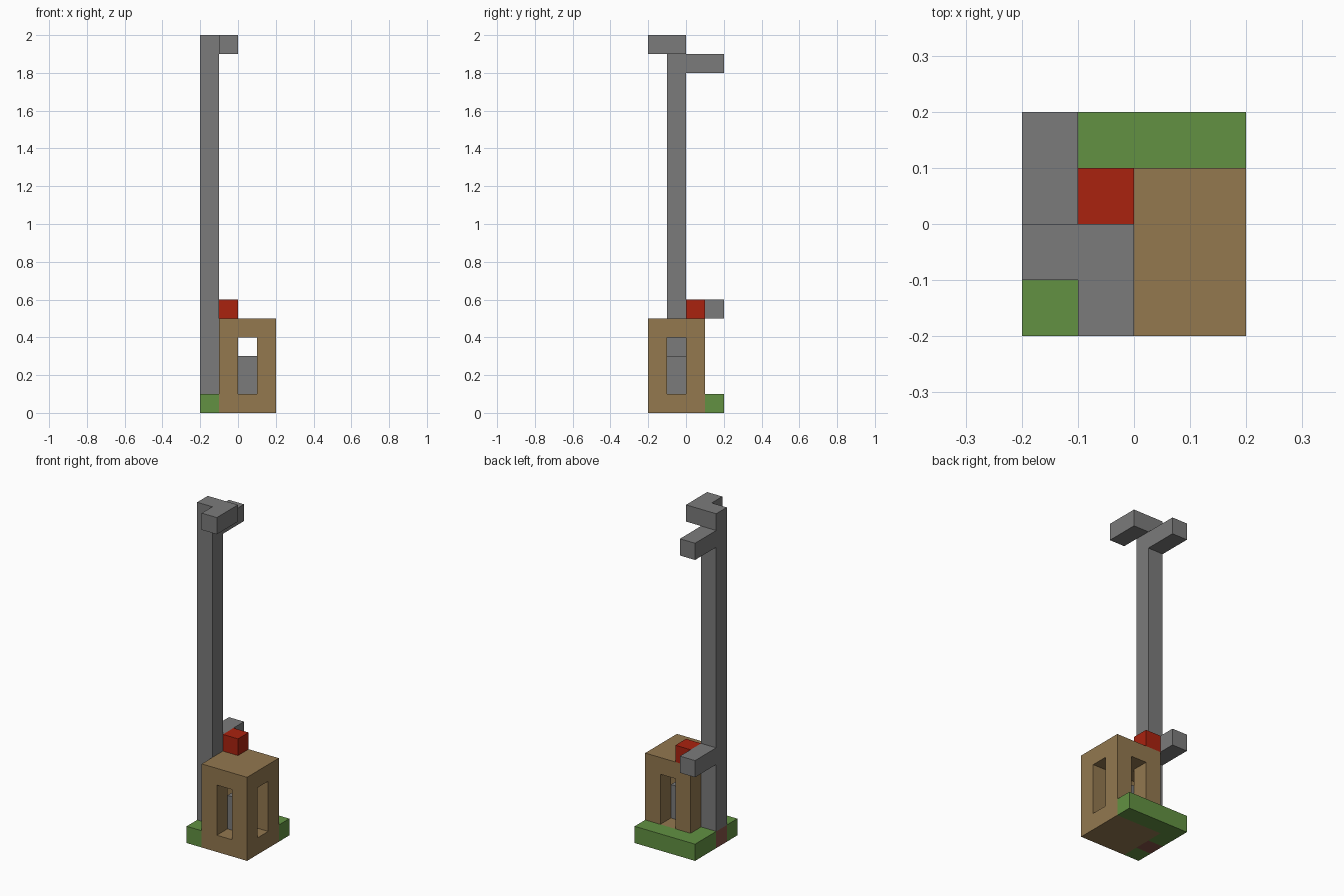
import bpy
import bmesh
from mathutils import Vector

if "Cube" in bpy.data.objects:
    bpy.data.objects.remove(bpy.data.objects["Cube"], do_unlink=True)

CELL = 0.1
ORIGIN = Vector((-0.2, -0.2, 0))


def make_material(name, rgb):
    linear = [((c / 255 + 0.055) / 1.055) ** 2.4 for c in rgb] + [1]
    mat = bpy.data.materials.new(name)
    mat.use_nodes = True
    mat.diffuse_color = linear
    mat.node_tree.nodes["Principled BSDF"].inputs["Base Color"].default_value = linear
    return mat


def block(xs, ys, zs):
    """Cells of a box, each range given as (first, last)."""
    return {(x, y, z)
            for x in range(xs[0], xs[1] + 1)
            for y in range(ys[0], ys[1] + 1)
            for z in range(zs[0], zs[1] + 1)}


grey = make_material("stone grey", (123, 123, 123))
brown = make_material("wood brown", (147, 120, 79))
green = make_material("grass green", (98, 145, 66))
red = make_material("red", (170, 34, 15))
earth = make_material("earth brown", (134, 84, 72))

# Hut with crossing window openings through all four walls
hut = block((1, 3), (0, 2), (0, 4))
hut -= block((1, 3), (1, 1), (1, 3)) | block((2, 2), (0, 2), (1, 3))

# Ground strips wrap around two sides of the hut
footing = block((0, 0), (1, 1), (0, 0))
ground = (block((0, 0), (0, 3), (0, 0)) | block((0, 3), (3, 3), (0, 0))) - footing

parts = {
    "hut": (hut, brown),
    "ground": (ground, green),
    "pole_footing": (footing, earth),
    "inner_pillar": (block((2, 2), (1, 1), (1, 2)), grey),
    "pole": (block((0, 0), (1, 1), (1, 19)), grey),
    "lower_arm": (block((0, 0), (2, 3), (5, 5)), grey),
    "upper_arm": (block((0, 0), (2, 3), (18, 18)), grey),
    "top_hook": (block((1, 1), (0, 1), (19, 19)), grey),
    "roof_block": (block((1, 1), (2, 2), (5, 5)), red),
}
filled = set().union(*(cells for cells, _ in parts.values()))


def build(name, cells, mat):
    """Make the exposed outer faces of a set of cells."""
    bm = bmesh.new()
    for cell in sorted(cells):
        for axis in range(3):
            for side in (-1, 1):
                step = Vector((0, 0, 0))
                step[axis] = side
                if tuple(int(c) for c in Vector(cell) + step) in filled:
                    continue
                u, v = Vector((0, 0, 0)), Vector((0, 0, 0))
                u[(axis + 1) % 3] = 0.5
                v[(axis + 2) % 3] = 0.5 * side
                mid = Vector(cell) + Vector((0.5, 0.5, 0.5)) + step / 2
                corners = (mid - u - v, mid + u - v, mid + u + v, mid - u + v)
                bm.faces.new([bm.verts.new(ORIGIN + p * CELL) for p in corners])
    bmesh.ops.remove_doubles(bm, verts=bm.verts, dist=0.001)
    mesh = bpy.data.meshes.new(name)
    bm.to_mesh(mesh)
    bm.free()
    mesh.materials.append(mat)
    bpy.context.collection.objects.link(bpy.data.objects.new(name, mesh))


for part_name, (part_cells, part_mat) in parts.items():
    build(part_name, part_cells, part_mat)
